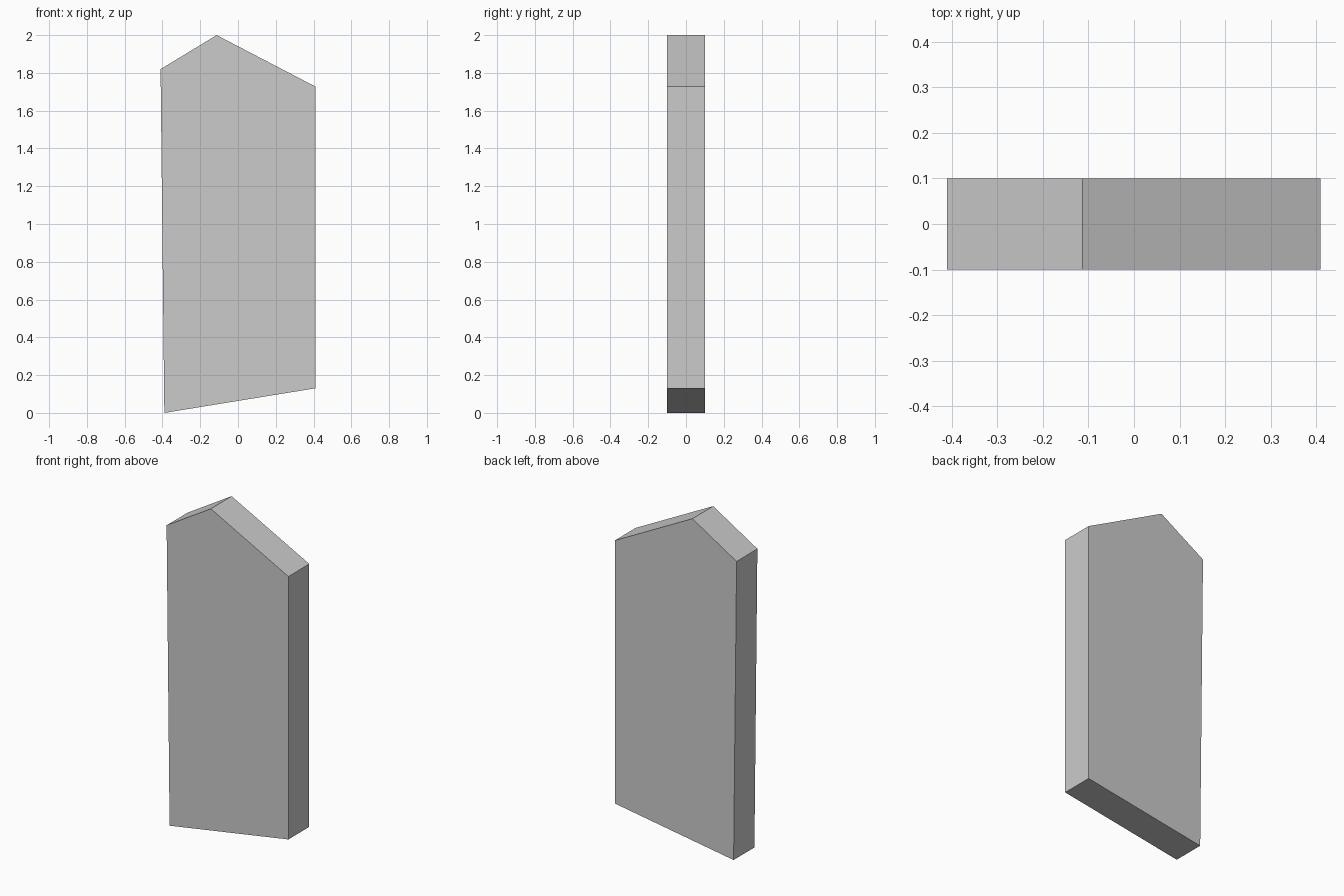
import bpy, bmesh

if "Cube" in bpy.data.objects:
    bpy.data.objects.remove(bpy.data.objects["Cube"])

# Front outline (x, z), counter-clockwise seen from the front
OUTLINE = [(-0.39, 0.0), (0.409, 0.13), (0.409, 1.728), (-0.113, 2.0), (-0.41, 1.82)]
THICKNESS = 0.2

# Pointed slab: the outline extruded front to back
bm = bmesh.new()
front = bm.faces.new([bm.verts.new((x, -THICKNESS / 2, z)) for x, z in OUTLINE])
extruded = bmesh.ops.extrude_face_region(bm, geom=[front], use_keep_orig=True)
back_verts = [g for g in extruded["geom"] if isinstance(g, bmesh.types.BMVert)]
bmesh.ops.translate(bm, verts=back_verts, vec=(0, THICKNESS, 0))
bmesh.ops.recalc_face_normals(bm, faces=bm.faces)

mesh = bpy.data.meshes.new("pointed_slab")
bm.to_mesh(mesh)
bm.free()
bpy.context.collection.objects.link(bpy.data.objects.new("pointed_slab", mesh))
